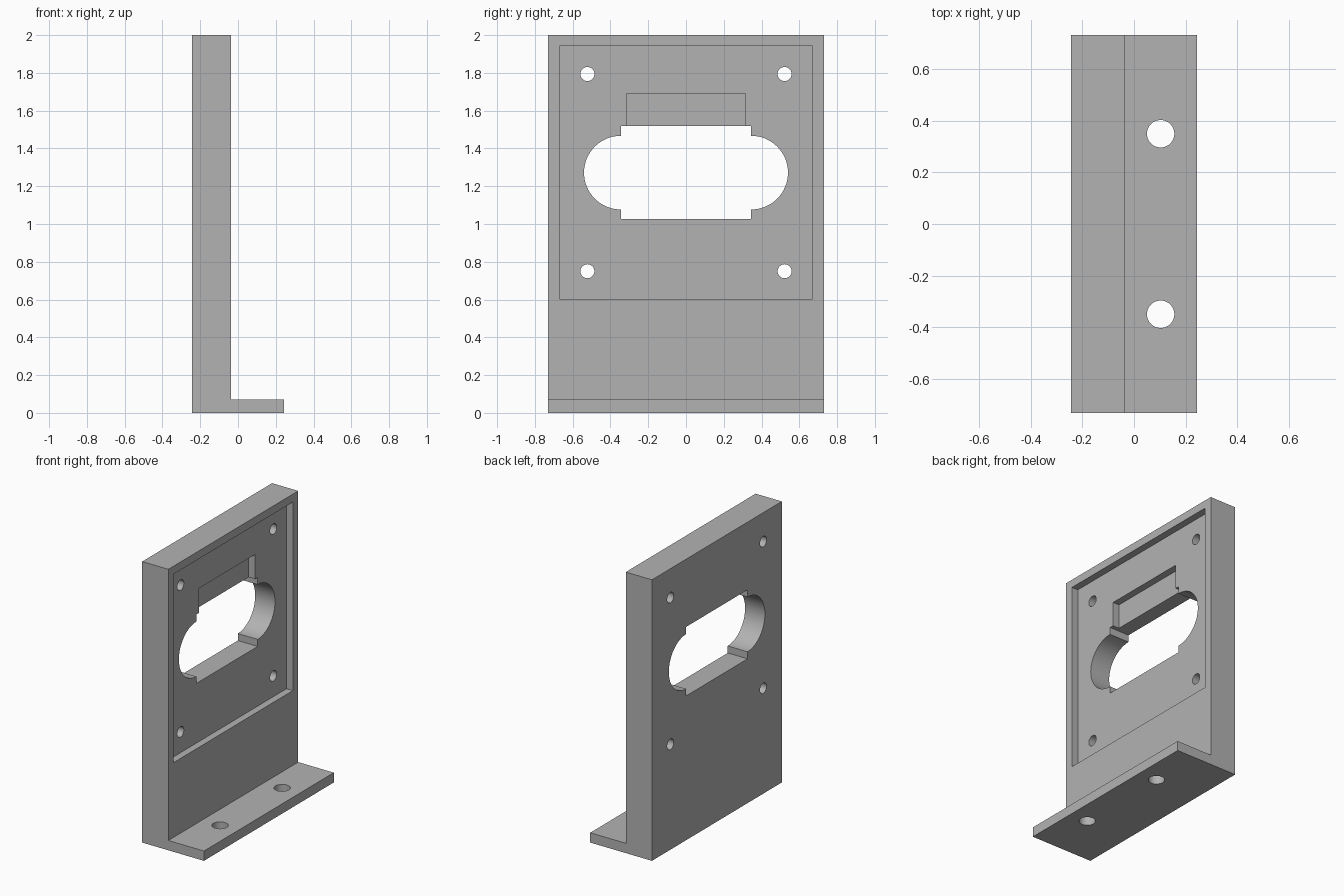
import bpy
from math import radians
from mathutils import Vector

old = bpy.data.objects.get("Cube")
if old:
    bpy.data.objects.remove(old)

grey = bpy.data.materials.new("plain grey")
grey.use_nodes = True
colour = (0.45, 0.45, 0.45, 1)
grey.diffuse_color = colour
grey.node_tree.nodes["Principled BSDF"].inputs["Base Color"].default_value = colour

BACK, FACE, TOE = -0.243, -0.037, 0.243   # x of plate back, plate face, foot edge
HALF = 0.73                               # half width in y
FOOT = 0.07                               # foot thickness
RECESS = FACE - 0.05                      # recess floor
WINDOW_Z = 1.272


def box(name, low, high):
    low, high = Vector(low), Vector(high)
    bpy.ops.mesh.primitive_cube_add(size=1, location=(low + high) / 2)
    ob = bpy.context.object
    ob.name = name
    ob.scale = high - low
    bpy.ops.object.transform_apply(location=True, rotation=True, scale=True)
    return ob


def cylinder(name, radius, centre, along_x):
    bpy.ops.mesh.primitive_cylinder_add(
        vertices=64, radius=radius, depth=1, location=centre,
        rotation=(0, radians(90) if along_x else 0, 0))
    ob = bpy.context.object
    ob.name = name
    bpy.ops.object.transform_apply(location=True, rotation=True, scale=True)
    return ob


def combine(target, tool, operation):
    mod = target.modifiers.new(tool.name, "BOOLEAN")
    mod.operation = operation
    mod.solver = "EXACT"
    mod.object = tool
    bpy.context.view_layer.objects.active = target
    bpy.ops.object.modifier_apply(modifier=mod.name)
    bpy.data.objects.remove(tool)


# L-shaped body: profile extruded across the width
profile = [(BACK, 0), (TOE, 0), (TOE, FOOT), (FACE, FOOT), (FACE, 2), (BACK, 2)]
n = len(profile)
verts = [(x, y, z) for y in (-HALF, HALF) for x, z in profile]
faces = [tuple(range(n)), tuple(reversed(range(n, 2 * n)))]
faces += [(i, i + n, (i + 1) % n + n, (i + 1) % n) for i in range(n)]
mesh = bpy.data.meshes.new("mounting_bracket")
mesh.from_pydata(verts, [], faces)
mesh.validate()
bracket = bpy.data.objects.new("mounting_bracket", mesh)
bpy.context.collection.objects.link(bracket)

# Shallow square recess and the deeper notch above the window
cutters = [
    box("recess", (RECESS, -0.67, 0.602), (0.5, 0.67, 1.943)),
    box("notch", (RECESS - 0.05, -0.315, 1.4), (0.5, 0.315, 1.692)),
    box("window", (-0.5, -0.345, 1.027), (0.5, 0.345, 1.518)),
]

# Rounded window ends, screw holes and foot holes
for side in (-1, 1):
    cutters.append(cylinder("window_end", 0.195, (0, side * 0.345, WINDOW_Z), True))
    for z in (WINDOW_Z - 0.522, WINDOW_Z + 0.522):
        cutters.append(cylinder("screw_hole", 0.037, (0, side * 0.522, z), True))
    cutters.append(cylinder("foot_hole", 0.053, (0.103, side * 0.349, 0), False))

for cutter in cutters:
    combine(bracket, cutter, "DIFFERENCE")

# Finish
bracket.data.materials.clear()
bracket.data.materials.append(grey)
for p in bracket.data.polygons:
    p.material_index = 0
bpy.ops.object.select_all(action="DESELECT")
bracket.select_set(True)
bpy.context.view_layer.objects.active = bracket
bpy.ops.object.shade_smooth_by_angle(angle=radians(30))
